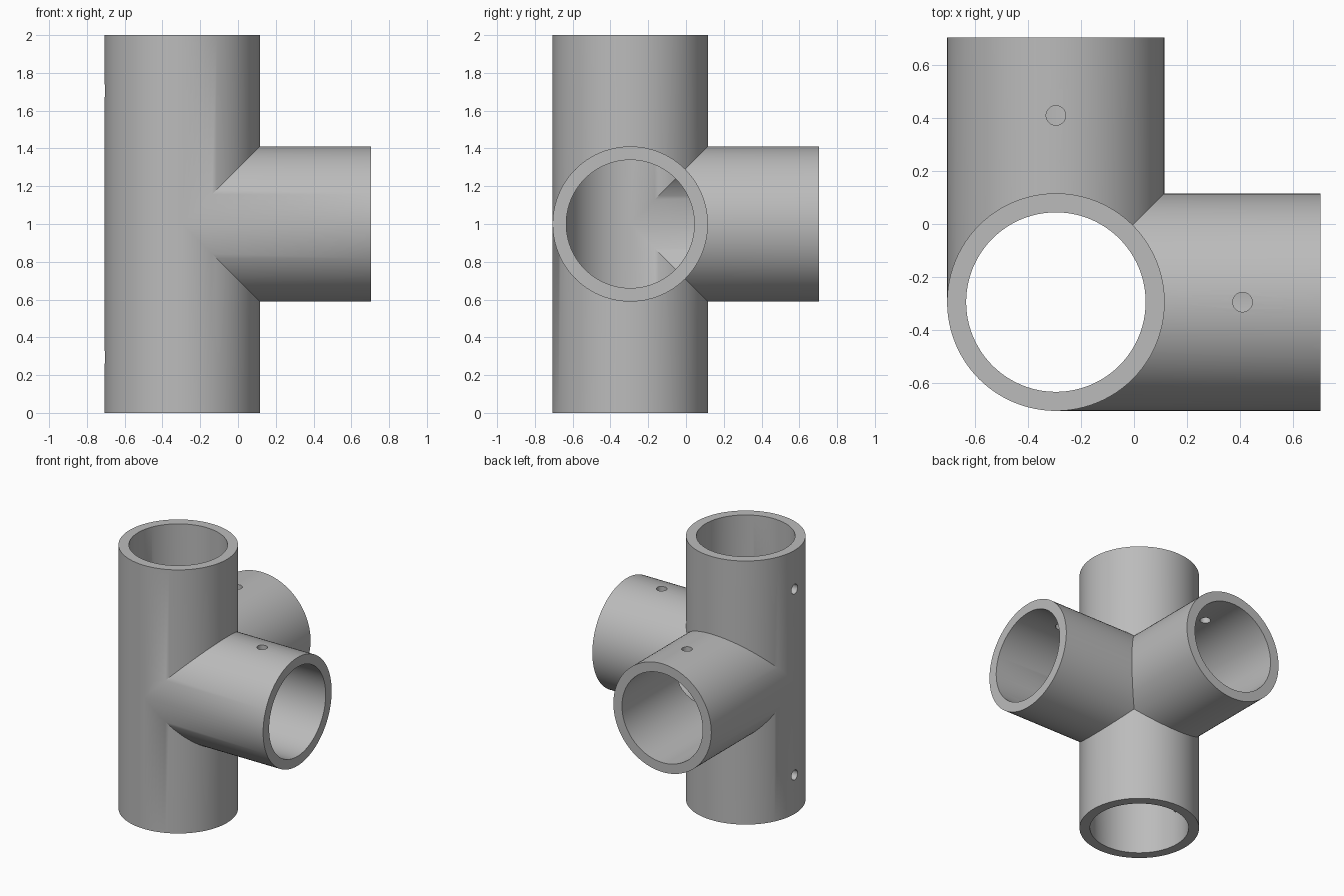
import bpy, bmesh
from math import cos, sin, pi
from mathutils import Vector

cube = bpy.data.objects.get("Cube")
if cube:
    bpy.data.objects.remove(cube)

OUTER, INNER, LENGTH, SEGMENTS = 0.411, 0.339, 1.0, 96
CENTRE = Vector((-0.295, -0.295, 1.0))
X, Y, Z = Vector((1, 0, 0)), Vector((0, 1, 0)), Vector((0, 0, 1))
ARMS = [X, Y, Z, -Z]

grey = bpy.data.materials.new("plain grey")
grey.use_nodes = True
grey.diffuse_color = (0.5, 0.5, 0.5, 1)
grey.node_tree.nodes["Principled BSDF"].inputs["Base Color"].default_value = (0.5, 0.5, 0.5, 1)


def make_object(name, bm):
    mesh = bpy.data.meshes.new(name)
    bm.to_mesh(mesh)
    bm.free()
    mesh.materials.append(grey)
    obj = bpy.data.objects.new(name, mesh)
    bpy.context.collection.objects.link(obj)
    return obj


def bridge(bm, a, b):
    for i in range(len(a)):
        j = (i + 1) % len(a)
        bm.faces.new((a[i], a[j], b[j], b[i]))


def arm_wall(bm, axis, radius):
    """Tube wall from the mitred joint out to the open end; returns the end ring."""
    u = Vector((axis.y, axis.z, axis.x))
    v = axis.cross(u)
    joint, end = [], []
    for i in range(SEGMENTS):
        t = 2 * pi * i / SEGMENTS
        p = radius * (u * cos(t) + v * sin(t))
        start = max(p.dot(other) for other in ARMS if other != axis)
        joint.append(bm.verts.new(CENTRE + p + axis * max(start, 0)))
        end.append(bm.verts.new(CENTRE + p + axis * LENGTH))
    bridge(bm, joint, end)
    return end


# Four-armed pipe connector: outer walls, bores and end rims
bm = bmesh.new()
for axis in ARMS:
    bridge(bm, arm_wall(bm, axis, OUTER), arm_wall(bm, axis, INNER))
bmesh.ops.remove_doubles(bm, verts=bm.verts, dist=0.0001)
bmesh.ops.recalc_face_normals(bm, faces=bm.faces)
connector = make_object("pipe_connector", bm)

# Screw holes, one through the wall of each arm
bm = bmesh.new()
for axis, side in ((X, Z), (Y, Z), (Z, -X), (-Z, -X)):
    place = (CENTRE + axis * 0.705 + side * 0.38).to_4d()
    matrix = side.to_track_quat("Z", "Y").to_matrix().to_4x4()
    matrix.translation = place.to_3d()
    bmesh.ops.create_cone(bm, cap_ends=True, segments=32, radius1=0.037,
                          radius2=0.037, depth=0.2, matrix=matrix)
cutter = make_object("screw_hole_cutter", bm)
cutter.hide_render = True

bpy.ops.object.select_all(action="DESELECT")
bpy.context.view_layer.objects.active = connector
connector.select_set(True)
holes = connector.modifiers.new("screw holes", "BOOLEAN")
holes.operation = "DIFFERENCE"
holes.solver = "EXACT"
holes.object = cutter
bpy.ops.object.modifier_apply(modifier=holes.name)
bpy.data.objects.remove(cutter)
bpy.ops.object.shade_smooth_by_angle(angle=pi / 6)
